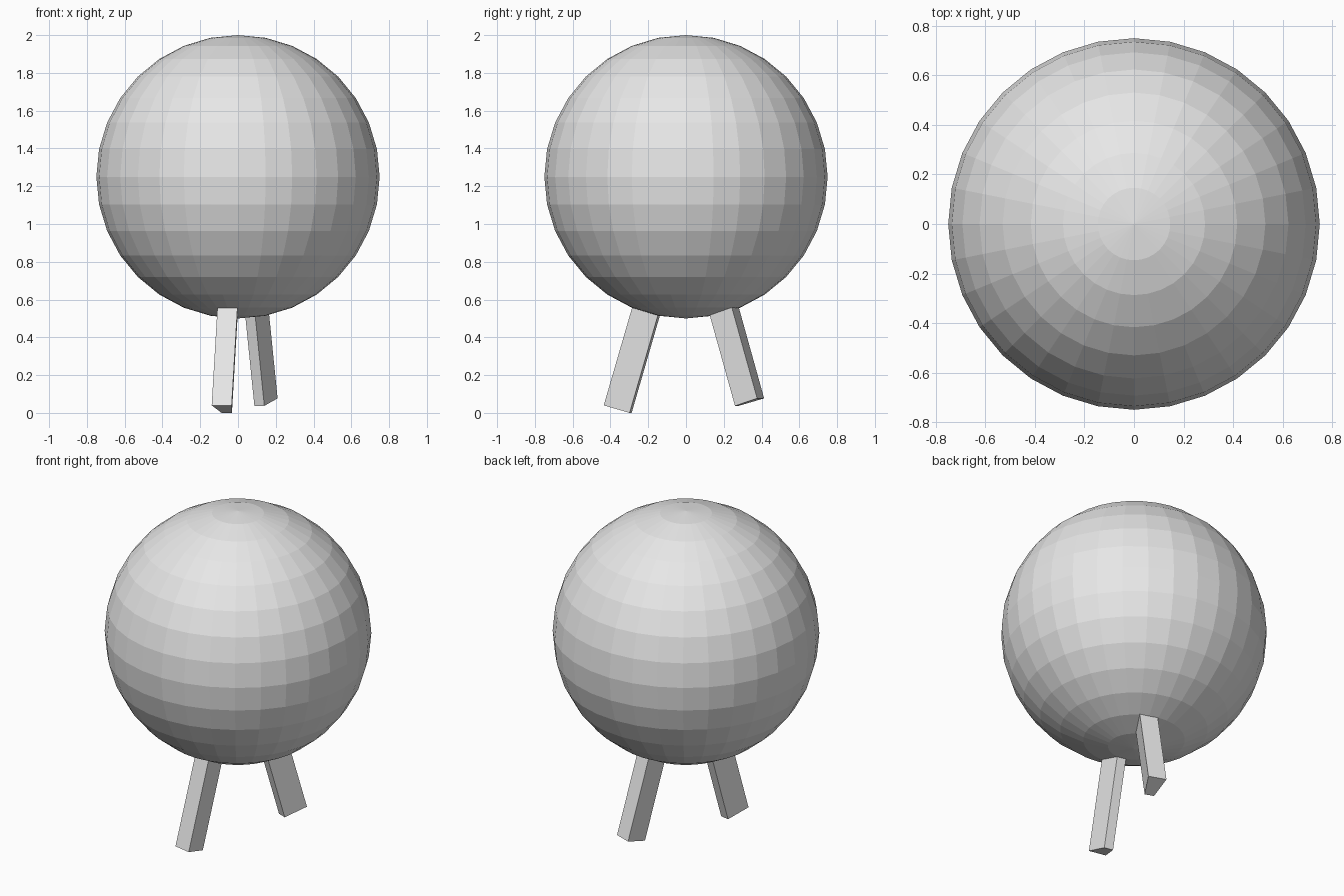
import bpy
import bmesh
from math import radians

# Remove the default cube
cube = bpy.data.objects.get("Cube")
if cube:
    bpy.data.objects.remove(cube, do_unlink=True)

# Single plain grey
grey = bpy.data.materials.new("plain_grey")
grey.use_nodes = True
grey.diffuse_color = (0.8, 0.8, 0.8, 1)
grey.node_tree.nodes["Principled BSDF"].inputs["Base Color"].default_value = (0.8, 0.8, 0.8, 1)


def add_object(name, bm):
    """Turn a bmesh into a flat-shaded grey object."""
    bmesh.ops.recalc_face_normals(bm, faces=bm.faces)
    mesh = bpy.data.meshes.new(name)
    bm.to_mesh(mesh)
    bm.free()
    mesh.materials.append(grey)
    obj = bpy.data.objects.new(name, mesh)
    bpy.context.collection.objects.link(obj)
    return obj


def add_leg(name, foot, azimuth, lean=16.5, length=0.7):
    """Prism with a wedge section, wide side outward, leaning in to the body."""
    bm = bmesh.new()
    section = [(-0.054, 0.07), (0.054, 0.07), (0.028, -0.07), (-0.028, -0.07)]
    base = bm.faces.new([bm.verts.new((x, y, 0)) for x, y in section])
    ext = bmesh.ops.extrude_face_region(bm, geom=[base], use_keep_orig=True)
    top = [v for v in ext["geom"] if isinstance(v, bmesh.types.BMVert)]
    bmesh.ops.translate(bm, verts=top, vec=(0, 0, length))
    leg = add_object(name, bm)
    leg.location = foot
    leg.rotation_euler = (radians(lean), 0, radians(azimuth - 90))


# Round body
bm = bmesh.new()
bmesh.ops.create_uvsphere(bm, u_segments=32, v_segments=16, radius=0.75)
add_object("round_body", bm).location = (0, 0, 1.25)

# Two splayed legs, the back one slightly shorter
add_leg("front_leg", (-0.073, -0.359, 0.02), 258.5)
add_leg("back_leg", (0.136, 0.332, 0.057), 70)
